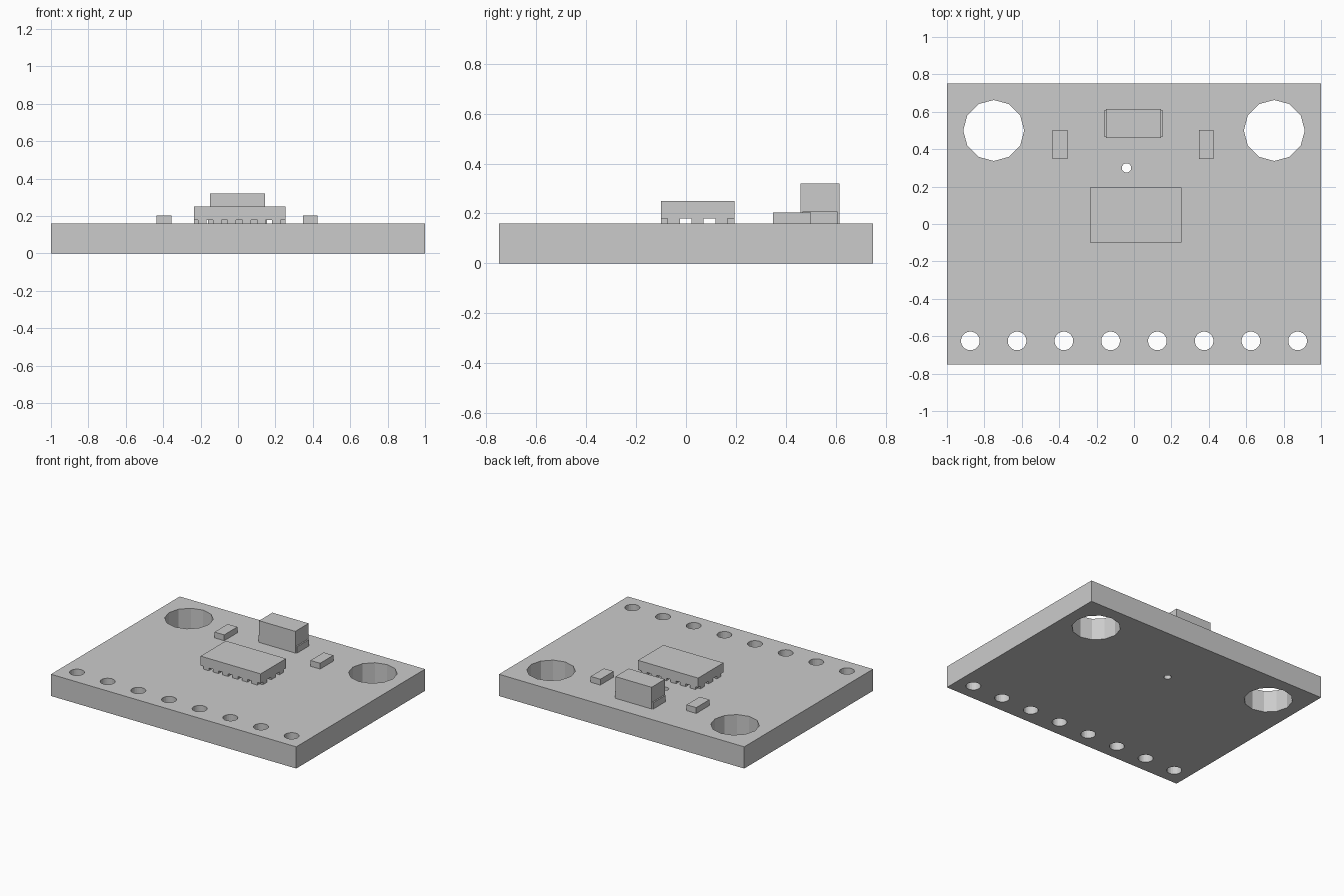
import bpy
import bmesh
from math import cos, sin, pi

if "Cube" in bpy.data.objects:
    bpy.data.objects.remove(bpy.data.objects["Cube"], do_unlink=True)

GREY = (0.6, 0.6, 0.6, 1)
mat = bpy.data.materials.new("light grey")
mat.use_nodes = True
mat.diffuse_color = GREY
mat.node_tree.nodes["Principled BSDF"].inputs["Base Color"].default_value = GREY

TOP = 0.16  # upper surface of the board


def box(name, x, y, z):
    """Box from (min, max) ranges on each axis."""
    bm = bmesh.new()
    bmesh.ops.create_cube(bm, size=1)
    for v in bm.verts:
        for axis, (lo, hi) in enumerate((x, y, z)):
            v.co[axis] = hi if v.co[axis] > 0 else lo
    mesh = bpy.data.meshes.new(name)
    bm.to_mesh(mesh)
    bm.free()
    mesh.materials.append(mat)
    obj = bpy.data.objects.new(name, mesh)
    bpy.context.collection.objects.link(obj)
    return obj


def circle(x, y, r, sides):
    return [(x + r * cos(2 * pi * i / sides), y + r * sin(2 * pi * i / sides))
            for i in range(sides)]


# Board: an outline with mounting, pin and vent holes, extruded
loops = [[(-1, -0.75), (1, -0.75), (1, 0.75), (-1, 0.75)]]
loops += [circle(s * 0.75, 0.5, 0.163, 12) for s in (-1, 1)]
loops += [circle(-0.875 + 0.25 * i, -0.625, 0.05, 24) for i in range(8)]
loops.append(circle(-0.04, 0.3, 0.025, 16))

curve = bpy.data.curves.new("board", 'CURVE')
curve.dimensions = '2D'
curve.fill_mode = 'BOTH'
curve.extrude = TOP / 2
for points in loops:
    spline = curve.splines.new('POLY')
    spline.points.add(len(points) - 1)
    for p, (x, y) in zip(spline.points, points):
        p.co = (x, y, TOP / 2, 1)
    spline.use_cyclic_u = True
outline = bpy.data.objects.new("board_outline", curve)
bpy.context.collection.objects.link(outline)
bpy.context.view_layer.update()
mesh = bpy.data.meshes.new_from_object(
    outline.evaluated_get(bpy.context.evaluated_depsgraph_get()))
bpy.data.objects.remove(outline, do_unlink=True)

bm = bmesh.new()
bm.from_mesh(mesh)
bmesh.ops.remove_doubles(bm, verts=bm.verts, dist=0.0001)
for v in bm.verts:
    v.co.z = TOP if v.co.z > curve.extrude else 0
bmesh.ops.recalc_face_normals(bm, faces=bm.faces)
for f in bm.faces:
    f.smooth = False
bm.to_mesh(mesh)
bm.free()
mesh.materials.clear()
mesh.materials.append(mat)
board = bpy.data.objects.new("board", mesh)
bpy.context.collection.objects.link(board)

# Chip body raised on contact pads
box("chip_body", (-0.235, 0.255), (-0.1, 0.195), (0.18, 0.25))
for i in range(6):
    x = -0.213 + 0.079 * i
    for side, y in (("front", -0.1), ("back", 0.145)):
        box(f"chip_{side}_pad", (x, x + 0.045), (y, y + 0.05), (TOP, 0.18))
for i in range(3):
    y = -0.074 + 0.096 * i
    for side, x in (("right", -0.235), ("left", 0.205)):
        box(f"chip_{side}_pad", (x, x + 0.05), (y, y + 0.049), (TOP, 0.18))

# Tall component with low end terminals
box("tall_component", (-0.15, 0.145), (0.46, 0.615), (TOP, 0.32))
for side, x in (("right", -0.16), ("left", 0.145)):
    terminal = box(f"{side}_terminal", (x, x + 0.01), (0.467, 0.608), (TOP, 0.207))

# Small flat components either side
for side, x in (("right", -0.435), ("left", 0.347)):
    box(f"{side}_small_component", (x, x + 0.079), (0.348, 0.502), (TOP, 0.203))
